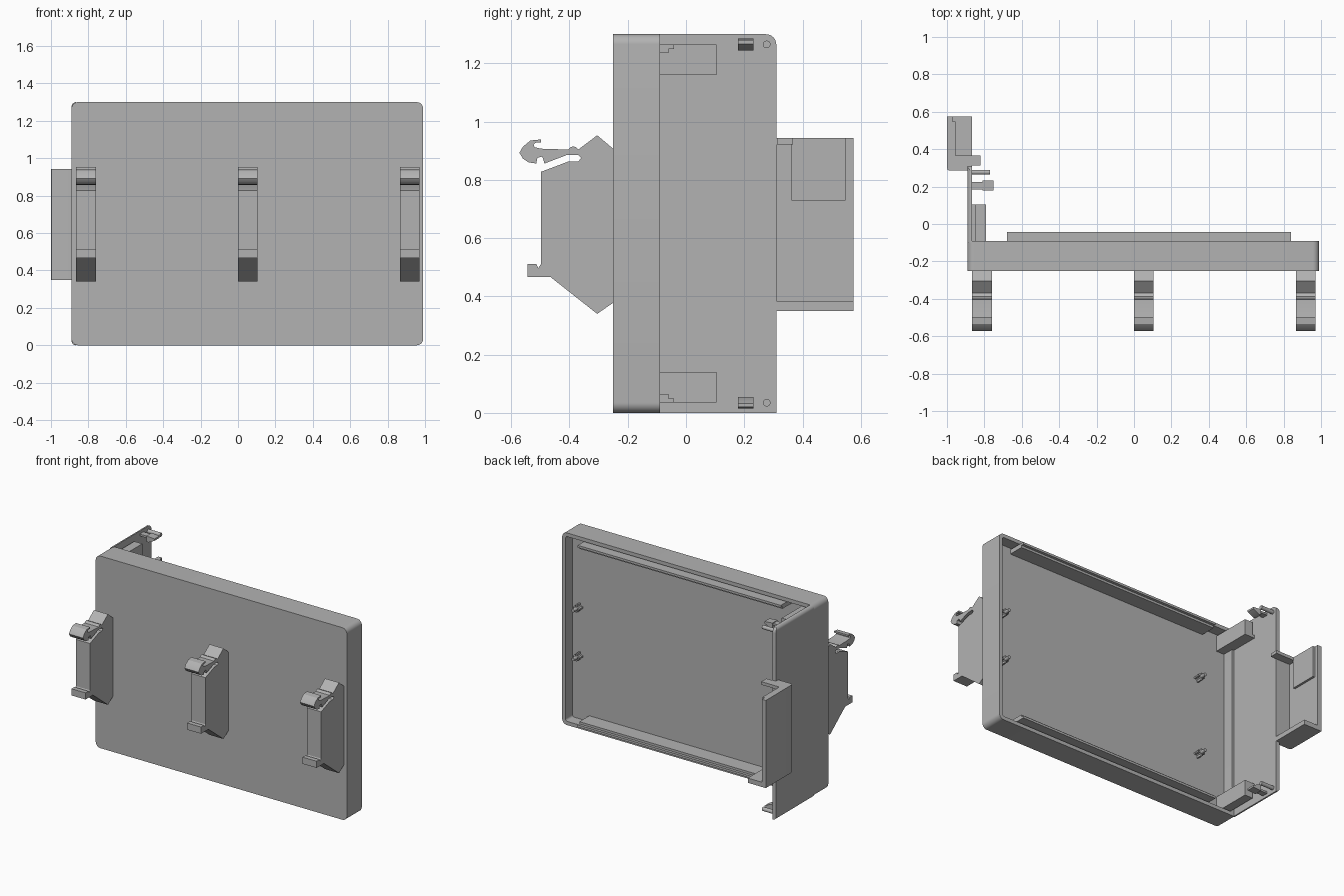
import bpy, bmesh, math
from mathutils import Vector

cube = bpy.data.objects.get("Cube")
if cube:
    bpy.data.objects.remove(cube, do_unlink=True)

grey = bpy.data.materials.new("light_grey_plastic")
grey.use_nodes = True
colour = (0.45, 0.45, 0.45, 1)
grey.diffuse_color = colour
grey.node_tree.nodes["Principled BSDF"].inputs["Base Color"].default_value = colour

HEIGHT = 1.3


def finish(name, bm):
    bmesh.ops.recalc_face_normals(bm, faces=bm.faces)
    mesh = bpy.data.meshes.new(name)
    bm.to_mesh(mesh)
    bm.free()
    mesh.materials.append(grey)
    obj = bpy.data.objects.new(name, mesh)
    bpy.context.collection.objects.link(obj)
    return obj


def prism(name, outline, axis, start, end):
    """Extrude a 2D outline along x (outline is y, z) or along y (outline is x, z)."""
    bm = bmesh.new()
    verts = [bm.verts.new((start, a, b) if axis == "x" else (a, start, b)) for a, b in outline]
    face = bm.faces.new(verts)
    out = bmesh.ops.extrude_face_region(bm, geom=[face])
    move = Vector((end - start, 0, 0)) if axis == "x" else Vector((0, end - start, 0))
    bmesh.ops.translate(bm, vec=move, verts=[v for v in out["geom"] if isinstance(v, bmesh.types.BMVert)])
    return finish(name, bm)


def box(name, x, y, z):
    return prism(name, [(y[0], z[0]), (y[1], z[0]), (y[1], z[1]), (y[0], z[1])], "x", *x)


def rod(name, centre, axis, r1, r2, length):
    """Cone or cylinder starting at centre and running along +x or +y."""
    bm = bmesh.new()
    bmesh.ops.create_cone(bm, cap_ends=True, segments=20, radius1=r1, radius2=r2, depth=length)
    obj = finish(name, bm)
    direction = Vector((1, 0, 0)) if axis == "x" else Vector((0, 1, 0))
    obj.rotation_euler = direction.to_track_quat("Z", "Y").to_euler()
    obj.location = Vector(centre) + direction * length / 2
    return obj


def rounded(a0, a1, b0, b1, radii):
    """Rounded rectangle; radii run from low-low corner anticlockwise."""
    pts = []
    for i, (a, b, sa, sb) in enumerate([(a0, b0, 1, 1), (a1, b0, -1, 1), (a1, b1, -1, -1), (a0, b1, 1, -1)]):
        r = radii[i]
        if r == 0:
            pts.append((a, b))
            continue
        for k in range(9):
            t = math.pi * (1 + i / 2 + k / 16)
            pts.append((a + sa * r + r * math.cos(t), b + sb * r + r * math.sin(t)))
    return pts


def boolean(obj, cutter, operation):
    mod = obj.modifiers.new("cut", "BOOLEAN")
    mod.object, mod.operation, mod.solver = cutter, operation, "EXACT"
    bpy.context.view_layer.objects.active = obj
    bpy.ops.object.modifier_apply(modifier=mod.name)
    bpy.data.objects.remove(cutter, do_unlink=True)


# Open-backed tray
FLOOR, RIM = -0.165, -0.09
tray = prism("tray", rounded(-0.89, 0.99, 0, HEIGHT, [0.035] * 4), "y", -0.25, RIM)
hollow = prism("tray_cutter", rounded(-0.85, 0.965, 0.025, HEIGHT - 0.025, [0.015] * 4), "y", FLOOR, 0)
boolean(tray, hollow, "DIFFERENCE")

# Deep side wall with one rounded rear corner
wall = prism("side_wall", rounded(-0.89, -0.865, 0, HEIGHT, [0.024, 0, 0, 0.024]), "y", -0.1, 0.31)
shape = prism("wall_cutter", rounded(-0.2, 0.31, -0.1, HEIGHT, [0, 0, 0.035, 0]), "x", -1, -0.8)
boolean(wall, shape, "INTERSECT")

# Rail clips on the front
CLIP = [
    (-.24, .907), (-.25, .907), (-.305, .953), (-.37, .904), (-.378, .912), (-.387, .915),
    (-.397, .912), (-.404, .904), (-.497, .907), (-.52, .912), (-.523, .921), (-.515, .928),
    (-.497, .928), (-.497, .939), (-.534, .935), (-.56, .914), (-.572, .893), (-.56, .873),
    (-.54, .86), (-.514, .856), (-.51, .876), (-.493, .88), (-.486, .856), (-.41, .885),
    (-.37, .886), (-.36, .875), (-.37, .863), (-.404, .863), (-.497, .828), (-.497, .512),
    (-.507, .497), (-.514, .512), (-.545, .512), (-.545, .467), (-.466, .467), (-.305, .34),
    (-.25, .378), (-.24, .378)]
for place, x in (("right", -0.865), ("middle", 0), ("left", 0.865)):
    prism(f"{place}_rail_clip", CLIP, "x", x, x + 0.105)

# Parts repeated at the top and, mirrored, at the bottom
for place, flip in (("upper", False), ("lower", True)):
    def level(low, high):
        return (HEIGHT - high, HEIGHT - low) if flip else (low, high)

    def height(z):
        return HEIGHT - z if flip else z

    # Stepped board rail
    box(f"{place}_board_rail", (-0.68, 0.84), (FLOOR - 0.01, -0.06), level(1.235, 1.265))
    box(f"{place}_board_rail_lip", (-0.68, 0.84), (-0.07, -0.042), level(1.25, 1.265))

    # Corner bracket beside the wall
    box(f"{place}_bracket", (-0.85, -0.79), (FLOOR - 0.01, 0.105), level(1.18, 1.265))
    box(f"{place}_bracket_flange", (-0.87, -0.79), (FLOOR - 0.01, 0.105), level(1.16, 1.18))

    # Snap hook and locating peg on the wall
    box(f"{place}_hook_arm", (-0.87, -0.75), (0.185, 0.225), level(1.267, 1.28))
    hook = [(-0.81, 1.285), (-0.75, 1.28), (-0.75, 1.267), (-0.795, 1.245), (-0.81, 1.245)]
    prism(f"{place}_hook_head", [(x, height(z)) for x, z in hook], "y", 0.178, 0.232)
    rod(f"{place}_locating_peg", (-0.87, 0.277, height(1.265)), "x", 0.013, 0.013, 0.1)

# Board pins on the tray floor, each with a flared foot
for i, (x, z) in enumerate([(0.91, 0.785), (0.91, 0.455), (-0.64, 0.91), (-0.64, 0.38)]):
    rod(f"board_pin_{i + 1}", (x, FLOOR - 0.01, z), "y", 0.013, 0.011, 0.085)
    box(f"board_pin_rib_{i + 1}", (x - 0.025, x + 0.025), (FLOOR - 0.01, FLOOR + 0.04), (z - 0.005, z + 0.005))
    box(f"board_pin_fin_{i + 1}", (x - 0.005, x + 0.005), (FLOOR - 0.01, FLOOR + 0.04), (z - 0.025, z + 0.025))

# Side pocket: outer panel, front wall, floor, top lip and raised pad
BASE, TOP = 0.35, 0.943
front = [(-0.866, 0.285), (-0.866, 0.312), (-0.97, 0.312), (-0.97, 0.575), (-1, 0.575), (-1, 0.3),
         (-0.996, 0.289), (-0.985, 0.285)]
bm = bmesh.new()
face = bm.faces.new([bm.verts.new((x, y, BASE)) for x, y in front])
out = bmesh.ops.extrude_face_region(bm, geom=[face])
bmesh.ops.translate(bm, vec=(0, 0, TOP - BASE), verts=[v for v in out["geom"] if isinstance(v, bmesh.types.BMVert)])
finish("pocket_shell", bm)
box("pocket_floor", (-0.98, -0.865), (0.3, 0.575), (BASE, 0.382))
box("pocket_top_lip", (-0.98, -0.82), (0.312, 0.367), (0.922, TOP))
box("pocket_pad", (-0.98, -0.955), (0.363, 0.548), (0.73, TOP))

# Smooth the rounded surfaces, keep hard edges sharp
bpy.ops.object.select_all(action="DESELECT")
for obj in bpy.context.scene.objects:
    if obj.type == "MESH":
        obj.select_set(True)
        bpy.context.view_layer.objects.active = obj
bpy.ops.object.shade_smooth_by_angle(angle=math.radians(30))
